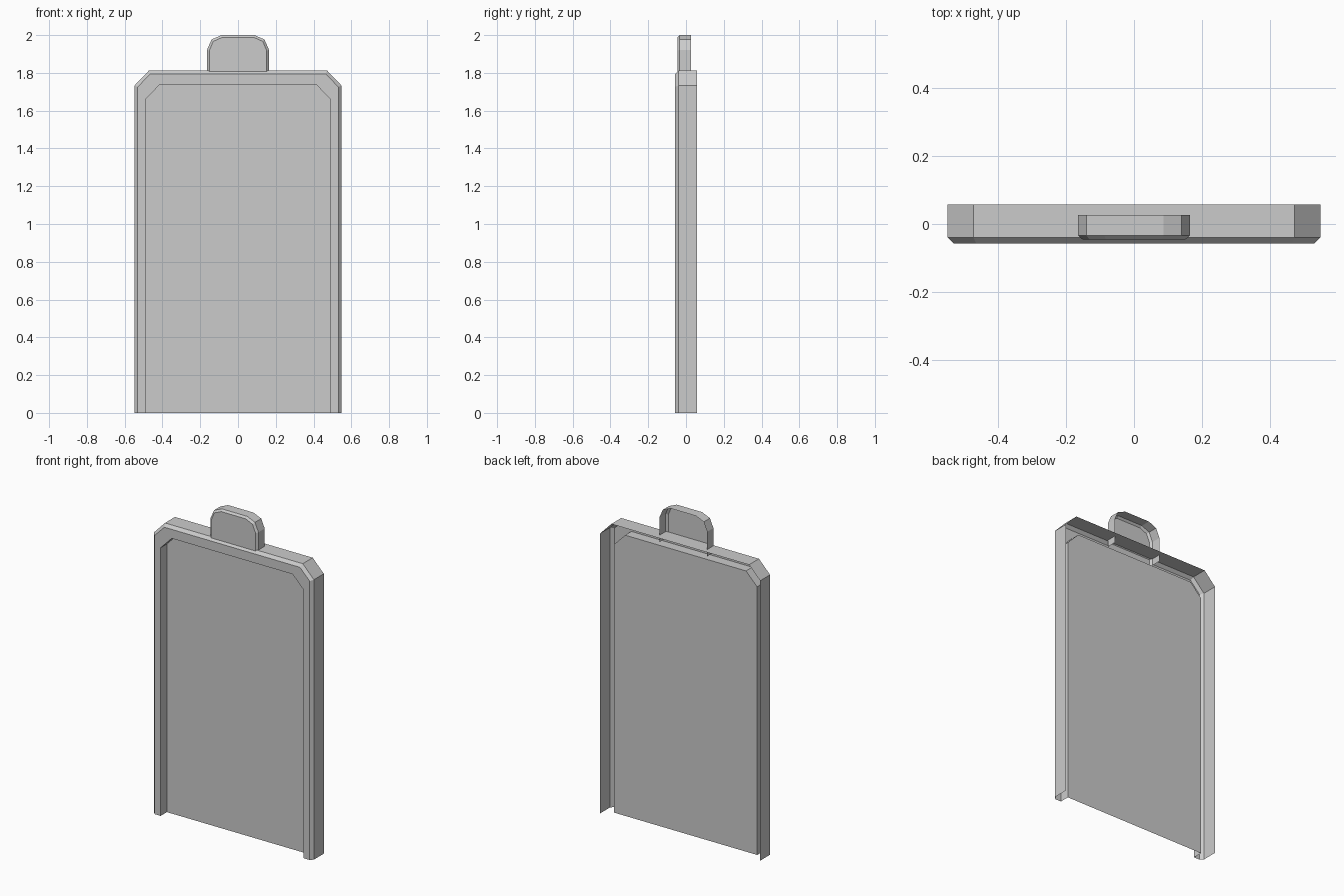
import bpy, bmesh

if "Cube" in bpy.data.objects:
    bpy.data.objects.remove(bpy.data.objects["Cube"])


def arch(half):
    """Mirror a right-hand half outline (bottom to top) into a full open arch."""
    return half + [(-x, z) for x, z in reversed(half)]


def shell(name, rings, cap=True):
    """Skin open arches, each given as (half outline, y), and cap the last one."""
    bm = bmesh.new()
    loops = [[bm.verts.new((x, y, z)) for x, z in arch(half)] for half, y in rings]
    for a, b in zip(loops, loops[1:]):
        for i in range(len(a) - 1):
            bm.faces.new((a[i], a[i + 1], b[i + 1], b[i]))
    if cap:
        bm.faces.new(loops[-1])
    # face outward: the cap looks towards the front (-y)
    bm.normal_update()
    if bm.faces[:][-1].normal.y > 0:
        bmesh.ops.reverse_faces(bm, faces=bm.faces[:])
    mesh = bpy.data.meshes.new(name)
    bm.to_mesh(mesh)
    bm.free()
    obj = bpy.data.objects.new(name, mesh)
    bpy.context.collection.objects.link(obj)
    return obj


# Main panel: side wall, bevel, front rim, recess wall, recessed face (open back and bottom)
outer = [(0.548, 0), (0.548, 1.733), (0.472, 1.812)]
rim = [(0.531, 0), (0.531, 1.726), (0.464, 1.794)]
recess = [(0.49, 0), (0.49, 1.66), (0.414, 1.738)]
shell("panel_frame", [(outer, 0.057), (outer, -0.04), (rim, -0.057),
                      (recess, -0.057), (recess, 0.004)])

# Pull tab: rounded hollow tab whose walls reach just inside the frame
low = 1.77
tab = [(0.164, low), (0.164, 1.922), (0.14, 1.977), (0.087, 2.0)]
tab_front = [(0.152, low), (0.152, 1.917), (0.131, 1.967), (0.083, 1.988)]
shell("pull_tab", [(tab, 0.027), (tab, -0.034), (tab_front, -0.045)])
